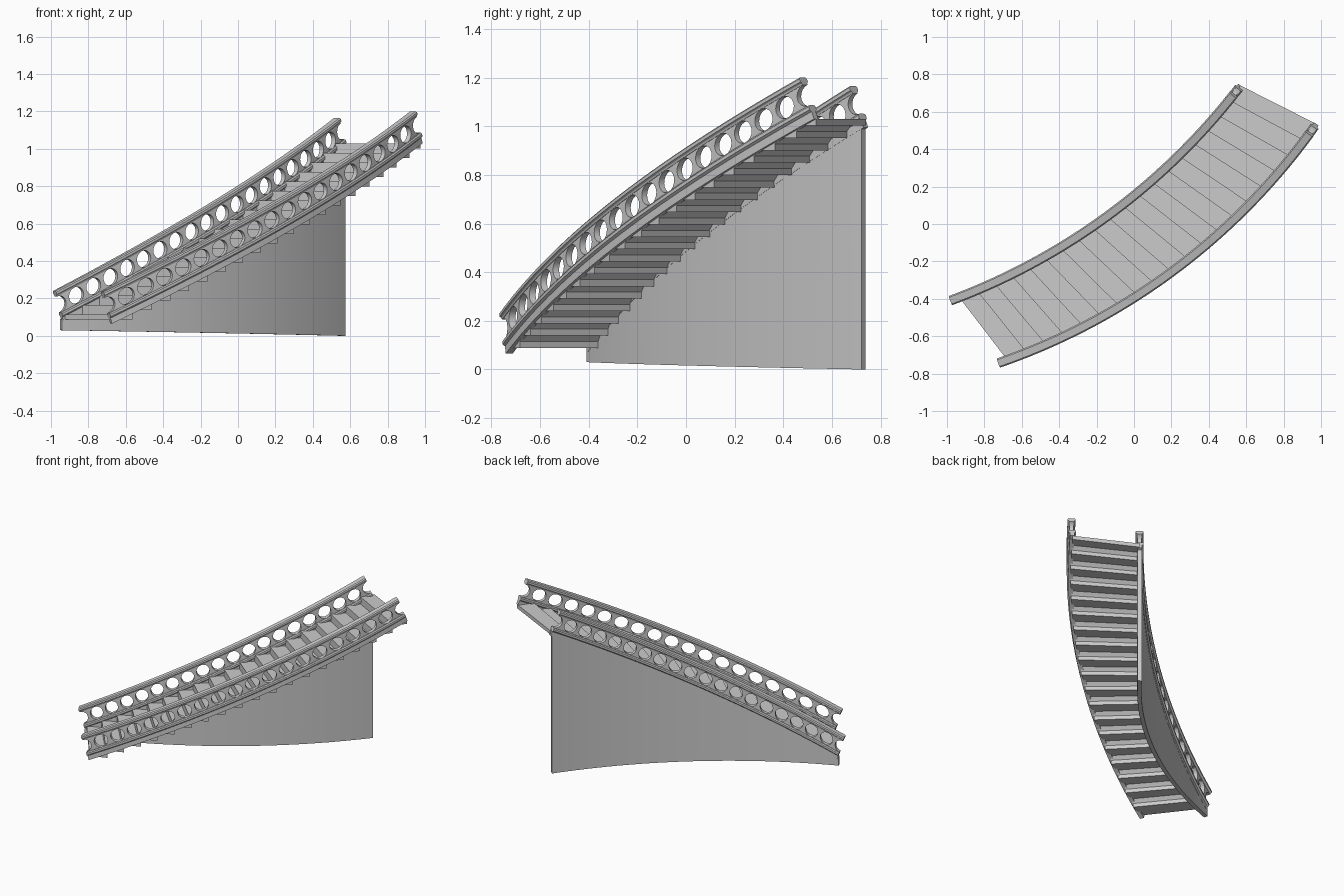
import bpy, bmesh, math
from mathutils import Vector

if "Cube" in bpy.data.objects:
    bpy.data.objects.remove(bpy.data.objects["Cube"])

N = 19            # steps and balusters per side
RISE = 0.0508


class Side:
    """One curved, climbing edge of the stair: plan arc plus a steady rise."""
    def __init__(self, a, b, sag, z0, z1):
        a, b = Vector(a), Vector(b)
        d = b - a
        c = d.length
        self.r = c * c / (8 * sag) + sag / 2
        out = Vector((d.y, -d.x)) / c
        self.c = (a + b) / 2 + out * (sag - self.r)
        self.mid = math.atan2(out.y, out.x)
        self.half = math.asin(c / 2 / self.r)
        self.z0, self.z1 = z0, z1
        self.length = 2 * self.half * self.r

    def plan(self, t, u=0.0, shift=0.0):
        ang = self.mid + (2 * t - 1) * self.half + shift / self.r
        return self.c + Vector((math.cos(ang), math.sin(ang))) * (self.r + u)

    def z(self, t):
        return self.z0 + (self.z1 - self.z0) * t

    def point(self, t, u, v):
        # cross-sections lean back so they stay square to the slope
        p = self.plan(t, u, -v * (0.3 + 0.1 * t))
        return Vector((p.x, p.y, self.z(t) + v))


inner = Side((-0.935, -0.392), (0.57, 0.74), 0.13, 0.07, 0.995)
outer = Side((-0.678, -0.727), (0.975, 0.535), 0.16, 0.065, 1.03)


def loft(bm, rings):
    vs = [[bm.verts.new(p) for p in ring] for ring in rings]
    n = len(vs[0])
    for a, b in zip(vs, vs[1:]):
        for i in range(n):
            bm.faces.new((a[i], a[(i + 1) % n], b[(i + 1) % n], b[i]))
    bm.faces.new(vs[0])
    bm.faces.new(vs[-1])


def finish(bm, name, smooth=True):
    bmesh.ops.recalc_face_normals(bm, faces=bm.faces[:])
    me = bpy.data.meshes.new(name)
    bm.to_mesh(me)
    bm.free()
    ob = bpy.data.objects.new(name, me)
    bpy.context.collection.objects.link(ob)
    if smooth:
        bpy.ops.object.select_all(action='DESELECT')
        bpy.context.view_layer.objects.active = ob
        ob.select_set(True)
        bpy.ops.object.shade_smooth_by_angle(angle=math.radians(25))
    return ob


def mirrored(half):
    return half + [(-u, v) for u, v in reversed(half)]


def sweep(side, profile, name, segs=38):
    bm = bmesh.new()
    loft(bm, [[side.point(i / segs, u, v) for u, v in profile] for i in range(segs + 1)])
    return finish(bm, name)


# moulded cross-sections (half widths, height above the stringer's lower edge)
STRINGER = mirrored([(0.015, 0.0), (0.015, 0.03), (0.025, 0.038), (0.025, 0.05), (0.019, 0.056)])
HANDRAIL = mirrored([(0.016, 0.14), (0.019, 0.147), (0.026, 0.152), (0.026, 0.164), (0.019, 0.17)])


def balusters(side, name):
    # waisted posts whose hollow sides leave round openings between them
    bm = bmesh.new()
    lo, hi, segs = 0.054, 0.142, 10
    vc, b = (lo + hi) / 2, (hi - lo) / 2
    cell = side.length / N
    edge = []
    for k in range(segs + 1):
        a = math.pi * (k / segs - 0.5)
        edge.append((cell / 2 - 0.4 * cell * math.cos(a), vc + b * 0.94 * math.sin(a)))
    edge = [(cell / 2, lo)] + edge + [(cell / 2, hi)]
    for i in range(N):
        tc = (i + 0.5) / N
        rings = []
        for w, v in edge:
            dt = w / side.length
            rings.append([side.point(tc + s * dt, u, v)
                          for s, u in ((-1, -0.014), (1, -0.014), (1, 0.014), (-1, 0.014))])
        loft(bm, rings)
    finish(bm, name)


for label, side in (("inner", inner), ("outer", outer)):
    sweep(side, STRINGER, label + "_stringer")
    sweep(side, HANDRAIL, label + "_handrail")
    balusters(side, label + "_balusters")

# steps: thin tread with a leaning riser up to the next tread
bm = bmesh.new()
TH = 0.027
for i in range(N):
    if i < N - 1:
        prof = [(0, -TH), (0, 0), (1, 0), (1, RISE - TH), (1.3, RISE - TH), (1.1, 0), (1.1, -TH)]
    else:
        prof = [(0, -TH), (0, 0), (1, 0), (1, -TH)]
    z = 0.115 + i * RISE
    rings = []
    for side in (inner, outer):
        ring = []
        for f, dz in prof:
            p = side.plan((i + f) / N)
            ring.append((p.x, p.y, z + dz))
        rings.append(ring)
    loft(bm, rings)
finish(bm, "steps", smooth=False)

# solid curved wall below the inner stringer
bm = bmesh.new()
rings = []
for i in range(39):
    t = i / 38
    a, b = inner.plan(t, -0.014, -0.012), inner.plan(t, 0.014, -0.012)
    lo, hi = 0.03 * (1 - t), inner.z(t) + 0.02
    rings.append([(a.x, a.y, lo), (b.x, b.y, lo), (b.x, b.y, hi), (a.x, a.y, hi)])
loft(bm, rings)
finish(bm, "support_wall")
